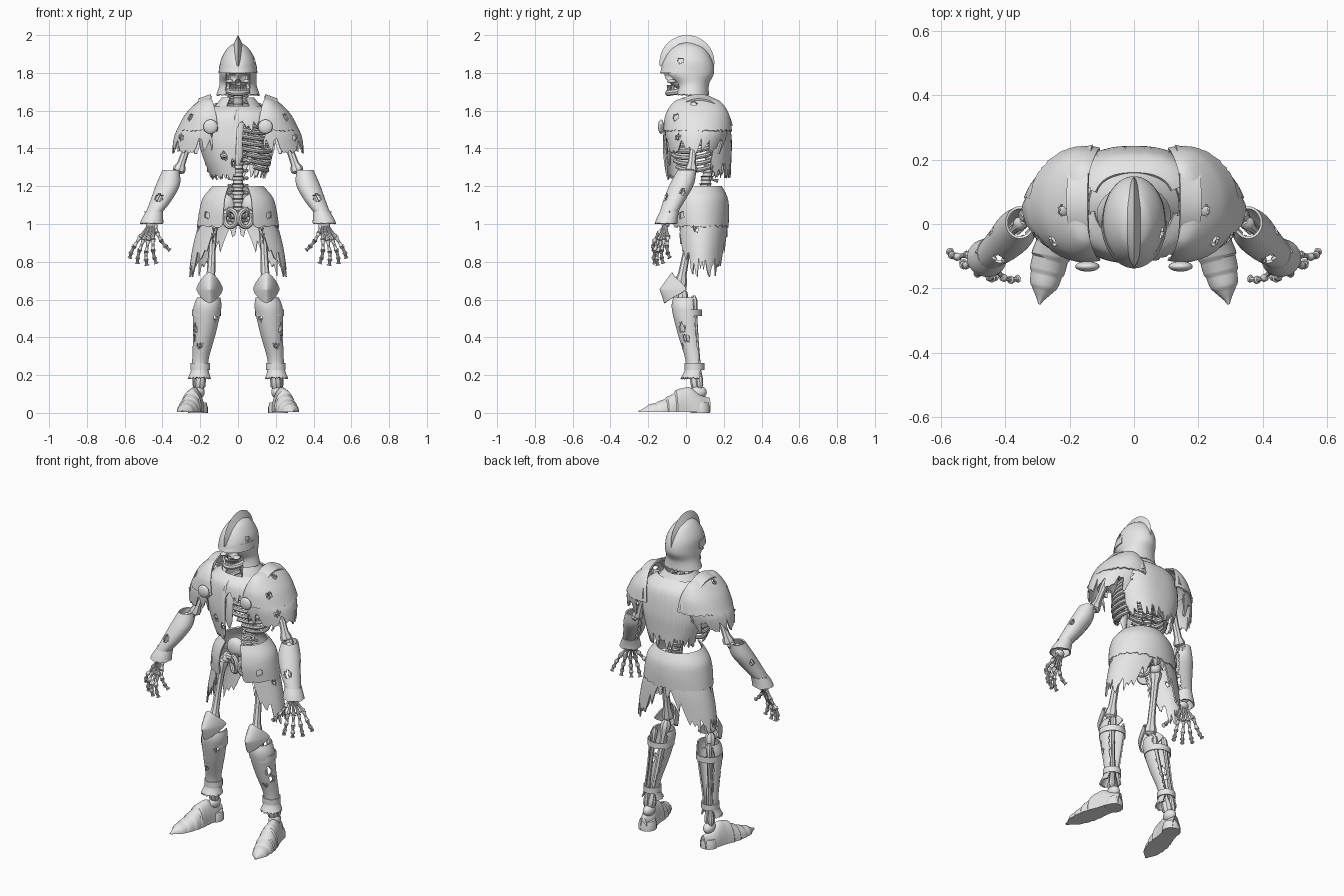
import bpy, bmesh, math, random
from mathutils import Vector, Matrix

random.seed(7)

if "Cube" in bpy.data.objects:
    bpy.data.objects.remove(bpy.data.objects["Cube"])

grey = bpy.data.materials.new("light_grey")
grey.use_nodes = True
grey.diffuse_color = (0.8, 0.8, 0.8, 1)
grey.node_tree.nodes["Principled BSDF"].inputs["Base Color"].default_value = (0.8, 0.8, 0.8, 1)


def finish(bm, name, mirror=False, thick=0):
    """Turn a bmesh into an object, with optional plate thickness and mirroring."""
    bmesh.ops.recalc_face_normals(bm, faces=bm.faces)
    if thick:
        bmesh.ops.solidify(bm, geom=bm.faces[:], thickness=thick)
        bmesh.ops.recalc_face_normals(bm, faces=bm.faces)
    for face in bm.faces:
        face.smooth = True
    for edge in bm.edges:
        edge.smooth = edge.calc_face_angle(0) < math.radians(38)
    mesh = bpy.data.meshes.new(name)
    bm.to_mesh(mesh)
    bm.free()
    mesh.materials.append(grey)
    obj = bpy.data.objects.new(name, mesh)
    bpy.context.collection.objects.link(obj)
    if mirror:
        obj.modifiers.new("Mirror", 'MIRROR').use_mirror_merge = False


def spline(rows, t):
    """Smooth interpolation through a list of tuples."""
    s = min(max(t, 0), 1) * (len(rows) - 1)
    i = min(int(s), len(rows) - 2)
    f = s - i
    p, q = rows[i], rows[i + 1]
    o, r = rows[max(i - 1, 0)], rows[min(i + 2, len(rows) - 1)]
    return [b + 0.5 * f * (c - a + f * (2*a - 5*b + 4*c - d + f * (3*(b - c) + d - a)))
            for a, b, c, d in zip(o, p, q, r)]


def sheet(bm, f, nu, nv, keep=lambda c, i: True):
    """Grid surface from f(u, v, column)."""
    grid = [[bm.verts.new(f(i / nu, j / nv, i)) for j in range(nv + 1)] for i in range(nu + 1)]
    for i in range(nu):
        for j in range(nv):
            quad = (grid[i][j], grid[i + 1][j], grid[i + 1][j + 1], grid[i][j + 1])
            if keep(sum((v.co for v in quad), Vector()) / 4, i):
                bm.faces.new(quad)
    bmesh.ops.remove_doubles(bm, verts=bm.verts, dist=0.0002)
    bmesh.ops.delete(bm, geom=[v for v in bm.verts if not v.link_faces], context='VERTS')


def shell(name, rings, a0, a1, nu=44, nv=20, jag=0, cut=lambda a: 1, holes=(), keep=lambda c: True,
          fray=0, thick=0.008, mirror=True, power=1):
    """Plate through elliptical rings (x, y, z, rx, ry) with a torn lower edge."""
    torn = [jag * random.random() for _ in range(nu + 1)]
    bend = lambda c: math.copysign(abs(c) ** power, c)

    def point(u, v, i):
        deg = a0 + (a1 - a0) * u
        a = math.radians(deg)
        x, y, z, rx, ry = spline(rings, v * (cut(deg) - torn[i]))
        return Vector((x + rx * bend(math.cos(a)), y + ry * bend(math.sin(a)), z))

    def kept(c, i):
        if i in (0, nu - 1) and random.random() < fray:
            return False
        return keep(c) and all((c - Vector(h[:3])).length > h[3] for h in holes)

    bm = bmesh.new()
    sheet(bm, point, nu, nv, kept)
    finish(bm, name, mirror, thick)


def tube(bm, pts, radii, up=(0, 1, 0), n=8, flat=1, closed=False):
    pts = [Vector(p) for p in pts]
    rings, m = [], len(pts)
    for k, p in enumerate(pts):
        t = pts[(k + 1) % m] - pts[k - 1] if closed else pts[min(k + 1, m - 1)] - pts[max(k - 1, 0)]
        side = t.cross(Vector(up)).normalized()
        other = side.cross(t).normalized()
        r = radii[k] if isinstance(radii, list) else radii
        rings.append([bm.verts.new(p + r * (side * math.cos(w) + other * math.sin(w) * flat))
                      for w in (math.tau * i / n for i in range(n))])
    for k in range(m if closed else m - 1):
        a, b = rings[k], rings[(k + 1) % m]
        for i in range(n):
            bm.faces.new((a[i], a[(i + 1) % n], b[(i + 1) % n], b[i]))
    if not closed:
        bm.faces.new(rings[0])
        bm.faces.new(rings[-1])


def bone(bm, a, b, r, up=(0, 1, 0)):
    """Shaft with knobbed ends."""
    a, b = Vector(a), Vector(b)
    shape = ((0, .8), (.04, 1.5), (.1, 1.5), (.2, 1), (.5, .85), (.8, 1), (.9, 1.5), (.96, 1.5), (1, .8))
    tube(bm, [a.lerp(b, t) for t, _ in shape], [r * k for _, k in shape], up)


def ball(bm, loc, size):
    bmesh.ops.create_uvsphere(bm, u_segments=20, v_segments=12, radius=1,
                              matrix=Matrix.Translation(loc) @ Matrix.Diagonal((*size, 1)))


# Helmet with open face, brow band and crest
shell("helmet", [(0, .01, 1.965, .003, .003), (0, .01, 1.935, .052, .08), (0, .01, 1.87, .09, .126),
                 (0, .01, 1.8, .098, .138), (0, .03, 1.74, .098, .092), (0, .03, 1.68, .116, .092)],
      0, 360, 72, 36, jag=.04, mirror=False, holes=[(.1, -.03, 1.87, .02)],
      keep=lambda c: not (c.z < 1.8 and abs(c.x) < .064 and c.y < 0))
shell("brow_band", [(0, .01, 1.845, .098, .134), (0, .01, 1.8, .103, .148)], 180, 360, 40, 2, mirror=False)
bm = bmesh.new()
def crest(u, v, i):
    a, r = math.radians(-8 + 205 * u), .105 + .04 * (1 - abs(2 * v - 1))
    return Vector((.02 * (2 * v - 1), .005 - r * math.cos(a), 1.855 + r * math.sin(a)))
sheet(bm, crest, 40, 4)
finish(bm, "helmet_crest")

# Skull with pressed-in sockets, jaw and teeth
bm = bmesh.new()
def skull(u, v, i):
    a, b = math.tau * u, math.pi * v
    p = Vector((.068 * math.sin(b) * math.cos(a), .1 * math.sin(b) * math.sin(a), .085 * math.cos(b)))
    if p.y < 0:
        for sx, sz, r in ((-.028, -.022, .019), (.028, -.022, .019), (0, -.052, .012)):
            p.y += .04 * math.exp(-(((p.x - sx) ** 2 + (p.z - sz) ** 2) / r ** 2) ** 2)
    return p + Vector((0, -.015, 1.8))
sheet(bm, skull, 48, 32)
tube(bm, [(.05 * math.cos(w), -.02 + .075 * math.sin(w), 1.705 - .012 * abs(math.sin(w)))
          for w in (math.pi * (1 + k / 12) for k in range(13))], .016, (0, 0, 1))
for k in range(9):
    w = math.pi * (1.2 + .6 * k / 8)
    x, y = .042 * math.cos(w), -.025 + .07 * math.sin(w)
    bone(bm, (x, y, 1.735), (x, y, 1.705), .005)
for s in (-1, 1):
    bone(bm, (s * .05, -.02, 1.7), (s * .06, -.005, 1.77), .011)
    ball(bm, (s * .044, -.075, 1.755), (.02, .025, .01))
finish(bm, "skull")

# Spine
bm = bmesh.new()
curve = [(.09, 1.02), (.1, 1.18), (.13, 1.35), (.14, 1.48), (.07, 1.6), (.03, 1.73)]
for k in range(23):
    y, z = spline(curve, k / 22)
    r = .042 - .0008 * k
    tube(bm, [(0, y, z + d) for d in (-.012, -.007, .007, .012)], [r, r * .8, r * .8, r], n=12)
    bone(bm, (0, y, z), (0, y + .06, z - .015), .007, (1, 0, 0))
    bone(bm, (-.055, y + .02, z), (.055, y + .02, z), .006)
tube(bm, [(0, *spline(curve, k / 20)) for k in range(21)], .026, n=10)
finish(bm, "spine")

# Rib cage, collarbones and breastbone
bm = bmesh.new()
for k in range(8):
    z, rx = 1.58 - .033 * k, .1 + .07 * math.sin(.5 + k * .25)
    ry, end = .1 + .03 * math.sin(.6 + k * .26), -84 + 9 * max(0, k - 4)
    path = []
    for i in range(19):
        a = math.radians(84 + (end - 84) * i / 18)
        path.append((rx * math.cos(a), .055 + ry * math.sin(a), z - .065 * math.sin(math.pi * .75 * i / 18)))
    tube(bm, path, .012, (0, 0, 1))
bone(bm, (.02, -.07, 1.59), (.2, .05, 1.59), .012)
finish(bm, "ribs", True)
bm = bmesh.new()
tube(bm, [(0, -.05, 1.58), (0, -.07, 1.55), (0, -.085, 1.45), (0, -.09, 1.36), (0, -.085, 1.31)],
     [.03, .034, .024, .026, .008], flat=.45)
finish(bm, "breastbone")

# Breastplate torn open on one side, back plate and neck guard
torso = [(0, .06, 1.625, .125, .11), (0, .06, 1.575, .19, .165), (0, .06, 1.45, .21, .182),
         (0, .06, 1.34, .182, .178), (0, .06, 1.23, .135, .16)]
shell("breastplate", torso, 188, 350, 60, 34, jag=.1, cut=lambda a: 1 if a < 268 else .42,
      holes=[(-.08, -.12, 1.36, .022), (-.15, -.08, 1.47, .016), (-.02, -.12, 1.32, .02)],
      fray=.4, mirror=False, power=.85)
back = [(0, .06, 1.64, .125, .1), (0, .06, 1.58, .19, .16), (0, .06, 1.45, .208, .182),
        (0, .065, 1.34, .185, .175), (0, .065, 1.24, .15, .172)]
shell("back_plate", back, 18, 162, 46, 24, jag=.22, fray=.4, mirror=False, power=.8)
shell("neck_guard", [(0, .055, 1.67, .085, .085), (0, .055, 1.645, .105, .1), (0, .06, 1.6, .14, .125)],
      -60, 240, 40, 6, mirror=False)

# Shoulder armour: dome, torn lower lame, raised band and round guard
shell("shoulder_dome", [(.15, .06, 1.67, .005, .05), (.15, .06, 1.65, .06, .12), (.15, .06, 1.58, .13, .168),
                        (.15, .062, 1.49, .178, .182)], -105, 105, 70, 32, jag=.06,
      holes=[(.26, -.06, 1.57, .022), (.22, .04, 1.635, .018)])
shell("shoulder_lame", [(.15, .06, 1.55, .14, .165), (.15, .055, 1.47, .186, .165), (.155, .045, 1.37, .195, .14)],
      -95, 80, 40, 16, jag=.42, fray=.4, holes=[(.31, -.05, 1.46, .02)])
bm = bmesh.new()
def band(u, v, i):
    a, r = math.radians(8 + 160 * u), 1.09 - .12 * v
    return Vector((.125 + .02 * math.sin(a) + .065 * v, .068 - .168 * r * math.cos(a), 1.475 + .195 * r * math.sin(a)))
sheet(bm, band, 30, 4)
finish(bm, "shoulder_band", True, .01)
bm = bmesh.new()
ball(bm, (.145, -.132, 1.515), (.038, .016, .038))
finish(bm, "round_guard", True)

# Arm bones and hands
bm = bmesh.new()
ball(bm, (.225, .05, 1.515), (.035, .035, .035))
bone(bm, (.23, .05, 1.52), (.318, .025, 1.27), .022)
bone(bm, (.325, .035, 1.285), (.45, -.08, 1.02), .016)
bone(bm, (.345, .01, 1.27), (.465, -.105, 1.02), .014)
ball(bm, (.458, -.108, 1.0), (.03, .022, .022))
fingers = [((.428, -.145, .95), (.36, -.17, .86)), ((.45, -.145, .915), (.432, -.165, .79)),
           ((.475, -.13, .91), (.482, -.15, .78)), ((.5, -.115, .915), (.532, -.12, .79)),
           ((.518, -.095, .93), (.573, -.085, .82))]
for knuckle, tip in fingers:
    k, t = Vector(knuckle), Vector(tip)
    bow = Vector((.008, -.012, 0))
    joints = [k, k.lerp(t, .45) + bow, k.lerp(t, .77) + bow * .8, t]
    bone(bm, (.455 + (k.x - .475) * .35, -.11, .995), k, .009)
    for a, b in zip(joints, joints[1:]):
        bone(bm, a, b, .0085)
finish(bm, "arm_bones", True)
shell("forearm_guard", [(.355, .005, 1.285, .045, .05), (.37, -.022, 1.21, .063, .064), (.405, -.06, 1.13, .057, .058),
                        (.445, -.092, 1.06, .043, .047)], -200, 150, 44, 28, fray=.4,
      holes=[(.42, -.11, 1.14, .022), (.44, -.02, 1.17, .016)])
shell("wrist_cuff", [(.442, -.088, 1.065, .046, .05), (.452, -.1, 1.03, .056, .056), (.458, -.106, 1.0, .063, .06)],
      0, 360, 28, 6, jag=.15)

# Pelvis
bm = bmesh.new()
ball(bm, (.075, .09, 1.1), (.06, .035, .06))
tube(bm, [(.04 + .033 * math.cos(w), .02 + .02 * math.cos(w), 1.03 + .045 * math.sin(w))
          for w in (math.tau * k / 14 for k in range(14))], .014, closed=True)
bone(bm, (.04, .03, 1.06), (.12, .05, 1.05), .02)
ball(bm, (0, .1, 1.06), (.05, .03, .07))
finish(bm, "pelvis", True)

# Hip plates and torn skirt
shell("hip_plate", [(0, .065, 1.2, .135, .125), (0, .07, 1.14, .185, .15), (0, .07, 1.07, .205, .158),
                    (0, .075, .98, .218, .15)], -68, 90, 44, 18, jag=.08, holes=[(.17, -.03, 1.05, .02)])
shell("torn_skirt", [(0, .075, 1.06, .19, .14), (0, .08, .96, .22, .14), (0, .08, .85, .245, .135),
                     (0, .08, .72, .262, .13)], -55, 90, 38, 24, jag=.28, fray=.3,
      cut=lambda a: .4 + .6 * min(1, max(0, 1.45 * math.cos(math.radians(a - 8)) - .25)),
      holes=[(.23, .05, .98, .025), (.2, -.02, .9, .02)])

# Leg bones
bm = bmesh.new()
ball(bm, (.115, .05, 1.04), (.032, .032, .032))
bone(bm, (.13, .04, 1.04), (.147, -.035, .655), .023)
bone(bm, (.15, -.025, .655), (.205, .06, .12), .02)
bone(bm, (.185, .04, .62), (.225, .075, .13), .012)
ball(bm, (.208, .065, .11), (.032, .045, .035))
finish(bm, "leg_bones", True)

# Pointed knee guard
bm = bmesh.new()
def knee(u, v, i):
    a = math.tau * u
    x, z = (math.copysign(abs(k) ** 1.4, k) * v for k in (math.cos(a), math.sin(a)))
    return Vector((.15 + .07 * x, -.14 + .045 * v + .095 * x * x + .02 * z, .655 + (.09 if z > 0 else .075) * z))
sheet(bm, knee, 32, 8)
finish(bm, "knee_guard", True, .008)

# Shin guard, open at the back, with straps
shell("shin_guard", [(.155, 0, .61, .062, .068), (.163, 0, .55, .074, .075), (.178, .018, .42, .06, .062),
                     (.198, .042, .29, .044, .047), (.202, .045, .23, .046, .05), (.205, .035, .18, .062, .066)],
      -218, 38, 44, 40, jag=.06, fray=.5,
      holes=[(.225, -.02, .45, .022), (.235, 0, .4, .02), (.2, -.01, .36, .018), (.12, -.04, .5, .014)])
for name, x, y, z, r in (("upper_strap", .167, .008, .53, .076), ("lower_strap", .2, .045, .245, .052)):
    shell(name, [(x, y, z + .018, r, r), (x, y, z - .018, r, r)], 0, 360, 28, 2, thick=.006)

# Plated shoe with overlapping lames, and heel
bm = bmesh.new()
foot = [(.02, .08), (.042, .1), (.046, .135), (.051, .122), (.055, .085), (.05, .058), (.037, .04), (.004, .012)]
def shoe(u, v, i):
    w, h = spline(foot, u)
    step = 1 + (.1 * ((u * 8) % 1) if .37 < u < .88 else 0)
    a = math.pi * v
    mid = Vector((.205, .125, 0)).lerp(Vector((.295, -.25, 0)), u)
    return mid + Vector((w * step * math.cos(a), .25 * w * math.cos(a), max(.004, h * step * math.sin(a) ** .9)))
sheet(bm, shoe, 56, 16)
bmesh.ops.holes_fill(bm, edges=[e for e in bm.edges if e.is_boundary], sides=0)
finish(bm, "plated_shoe", True)
bm = bmesh.new()
tube(bm, [(.212, .075, 0), (.212, .075, .03), (.212, .075, .055)], [.052, .052, .045], n=20)
finish(bm, "shoe_heel", True)
